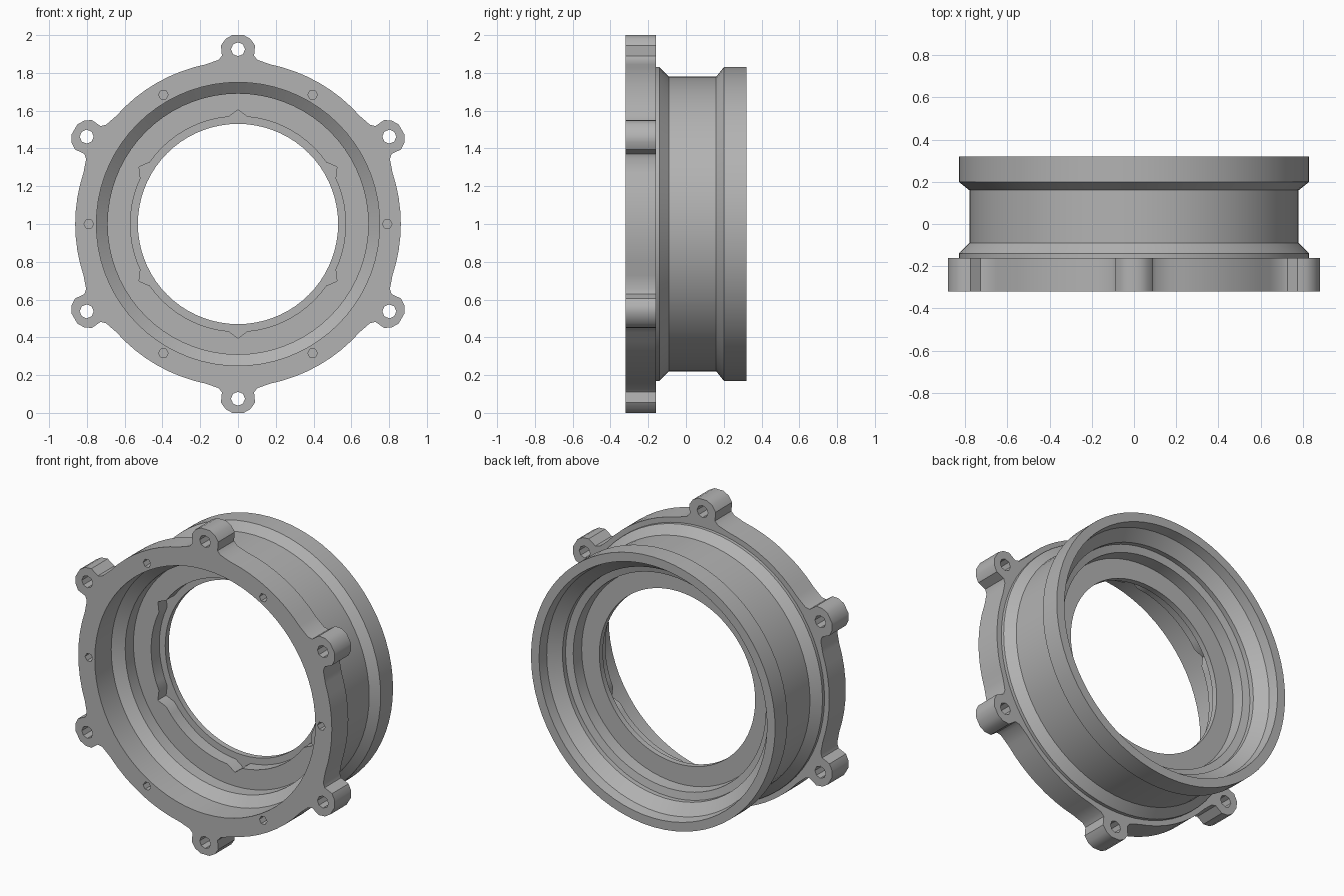
import bpy, bmesh
from math import sin, cos, pi, radians

cube = bpy.data.objects.get("Cube")
if cube:
    bpy.data.objects.remove(cube, do_unlink=True)

grey = bpy.data.materials.new("plain_grey")
grey.use_nodes = True
colour = (0.45, 0.45, 0.45, 1)
grey.diffuse_color = colour
grey.node_tree.nodes["Principled BSDF"].inputs["Base Color"].default_value = colour


def select(obj):
    bpy.ops.object.select_all(action='DESELECT')
    obj.select_set(True)
    bpy.context.view_layer.objects.active = obj


def finish(obj):
    select(obj)
    bpy.ops.object.shade_smooth_by_angle(angle=radians(30))


def circle(cx, cy, r, count):
    return [(cx + r * cos(2 * pi * i / count), cy + r * sin(2 * pi * i / count))
            for i in range(count)]


# Mounting flange: outline with six ears, a bore, ear holes and screw holes
EAR = [(0.868, -0.105), (0.89, -0.085), (0.945, -0.09), (0.98, -0.066), (1.0, -0.03),
       (1.0, 0.03), (0.98, 0.066), (0.945, 0.09), (0.89, 0.085), (0.868, 0.105)]
outline, holes = [], [circle(0, 0, 0.75, 72)]
for k in range(6):
    a = radians(30 + 60 * k)
    outline += [(r * cos(a) - t * sin(a), r * sin(a) + t * cos(a)) for r, t in EAR]
    for step in range(1, 10):
        b = a + radians(7 + 4.6 * step)
        outline.append((0.862 * cos(b), 0.862 * sin(b)))
    holes.append(circle(0.925 * cos(a), 0.925 * sin(a), 0.037, 8))
    s = a + radians(30)
    holes.append(circle(0.79 * cos(s), 0.79 * sin(s), 0.026, 6))

curve = bpy.data.curves.new("flange", 'CURVE')
curve.dimensions = '2D'
curve.fill_mode = 'BOTH'
curve.extrude = 0.08
for loop in [outline] + holes:
    spline = curve.splines.new('POLY')
    spline.points.add(len(loop) - 1)
    for point, (x, y) in zip(spline.points, loop):
        point.co = (x, y, 0, 1)
    spline.use_cyclic_u = True
curve.materials.append(grey)
flange = bpy.data.objects.new("flange", curve)
bpy.context.collection.objects.link(flange)
flange.location = (0, -0.24, 1)
flange.rotation_euler = (pi / 2, 0, 0)
select(flange)
bpy.ops.object.convert(target='MESH')
finish(flange)

# Stepped ring body: closed (radius, y) profile turned about the y axis
PROFILE = [(0.83, -0.16), (0.83, -0.14), (0.78, -0.09), (0.78, 0.16), (0.83, 0.20),
           (0.83, 0.32), (0.775, 0.32), (0.765, 0.26), (0.70, 0.20), (0.70, 0.17),
           (0.655, 0.16), (0.65, 0.085), (0.53, 0.085), (0.53, 0.05), (0.57, 0.05),
           (0.57, -0.03), (0.69, -0.03), (0.69, -0.11), (0.75, -0.16)]
SEGMENTS = 72
bm = bmesh.new()
rings = []
for i in range(SEGMENTS):
    a = 2 * pi * i / SEGMENTS
    notch = i % 12 == 6
    ring = []
    for r, y in PROFILE:
        if notch and r == 0.57:  # six small grooves in the inner wall
            r = 0.605
        ring.append(bm.verts.new((r * cos(a), y, 1 + r * sin(a))))
    rings.append(ring)
for i in range(SEGMENTS):
    p, q = rings[i], rings[(i + 1) % SEGMENTS]
    for j in range(len(PROFILE)):
        k = (j + 1) % len(PROFILE)
        bm.faces.new((p[j], p[k], q[k], q[j]))
bmesh.ops.recalc_face_normals(bm, faces=bm.faces)
mesh = bpy.data.meshes.new("ring_body")
bm.to_mesh(mesh)
bm.free()
mesh.materials.append(grey)
body = bpy.data.objects.new("ring_body", mesh)
bpy.context.collection.objects.link(body)
finish(body)
